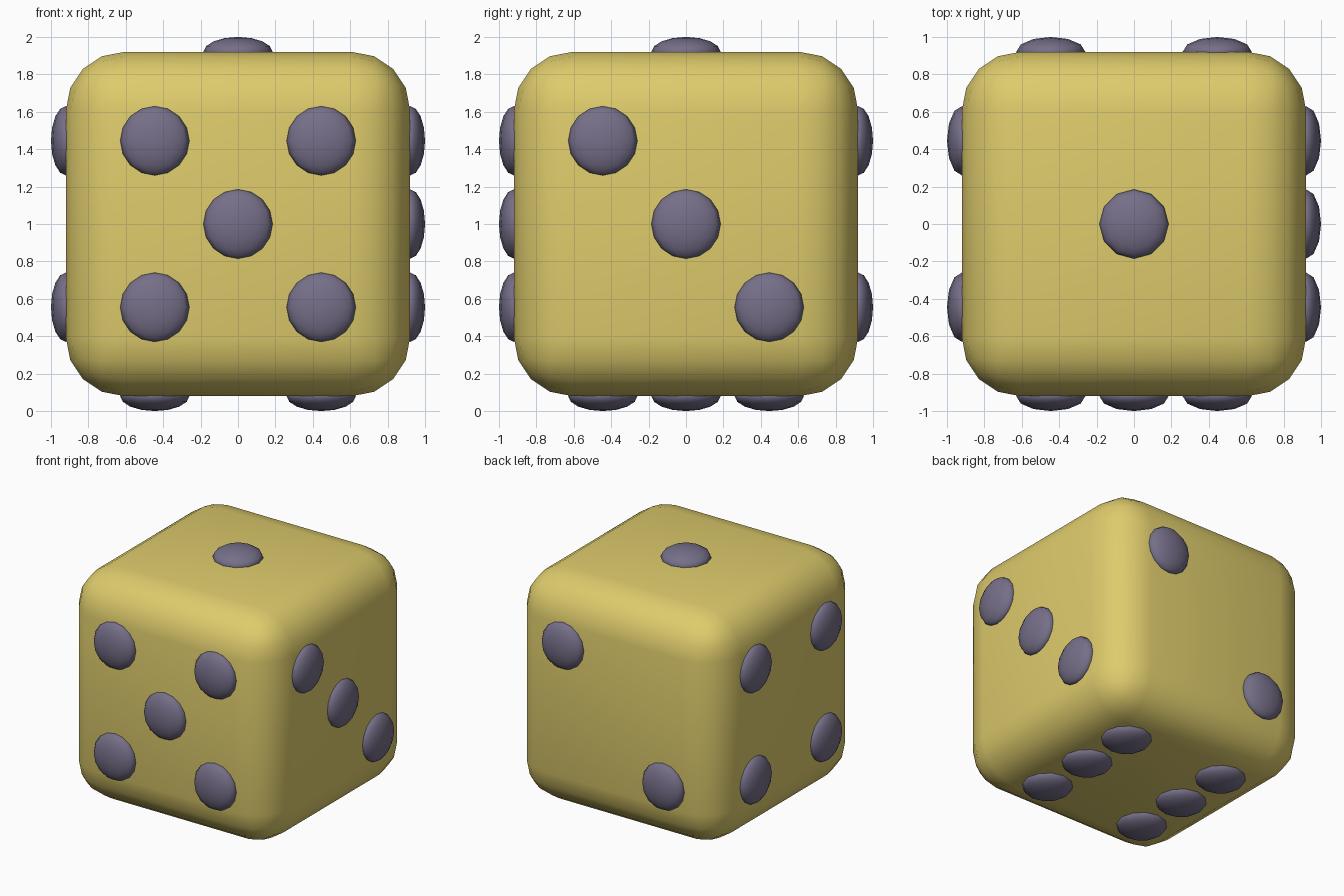
import bpy

cube = bpy.data.objects.get("Cube")
if cube:
    bpy.data.objects.remove(cube, do_unlink=True)

HALF = 0.92      # half width of the body
SPACING = 0.445  # distance of outer pips from a face centre
RADIUS = 0.185   # pip radius
DEPTH = 0.08     # pip height above its face


def make_material(name, colour):
    mat = bpy.data.materials.new(name)
    mat.use_nodes = True
    mat.diffuse_color = colour
    mat.node_tree.nodes["Principled BSDF"].inputs["Base Color"].default_value = colour
    return mat


yellow = make_material("yellow", (0.73, 0.60, 0.15, 1))
slate = make_material("slate purple", (0.18, 0.16, 0.25, 1))

# Rounded body
bpy.ops.mesh.primitive_cube_add(size=2 * HALF, location=(0, 0, 1))
body = bpy.context.object
body.name = "die_body"
body.data.materials.append(yellow)
bevel = body.modifiers.new("rounded edges", "BEVEL")
bevel.width = 0.31
bevel.segments = 4
bpy.ops.object.modifier_apply(modifier=bevel.name)
bpy.ops.object.shade_smooth()


def add_pip(name, axis, side, u, v):
    """Flattened sphere on one face; u and v run along the other two axes."""
    centre = [u * SPACING, v * SPACING]
    centre.insert(axis, side * HALF)
    centre[2] += 1
    bpy.ops.mesh.primitive_uv_sphere_add(segments=12, ring_count=8, radius=1, location=centre)
    pip = bpy.context.object
    pip.name = name
    pip.scale = [DEPTH if i == axis else RADIUS for i in range(3)]
    pip.data.materials.append(slate)
    bpy.ops.object.shade_smooth()


# Pip layouts: axis, side, then positions on the face
corners = [(u, v) for u in (-1, 1) for v in (-1, 1)]
faces = {
    "top": (2, 1, [(0, 0)]),
    "back": (1, 1, [(1, 1), (-1, -1)]),
    "left": (0, 1, [(-1, 1), (0, 0), (1, -1)]),
    "right": (0, -1, corners),
    "front": (1, -1, corners + [(0, 0)]),
    "bottom": (2, -1, corners + [(-1, 0), (1, 0)]),
}
for face, (axis, side, spots) in faces.items():
    for number, (u, v) in enumerate(spots, 1):
        add_pip(f"{face}_pip_{number}", axis, side, u, v)
